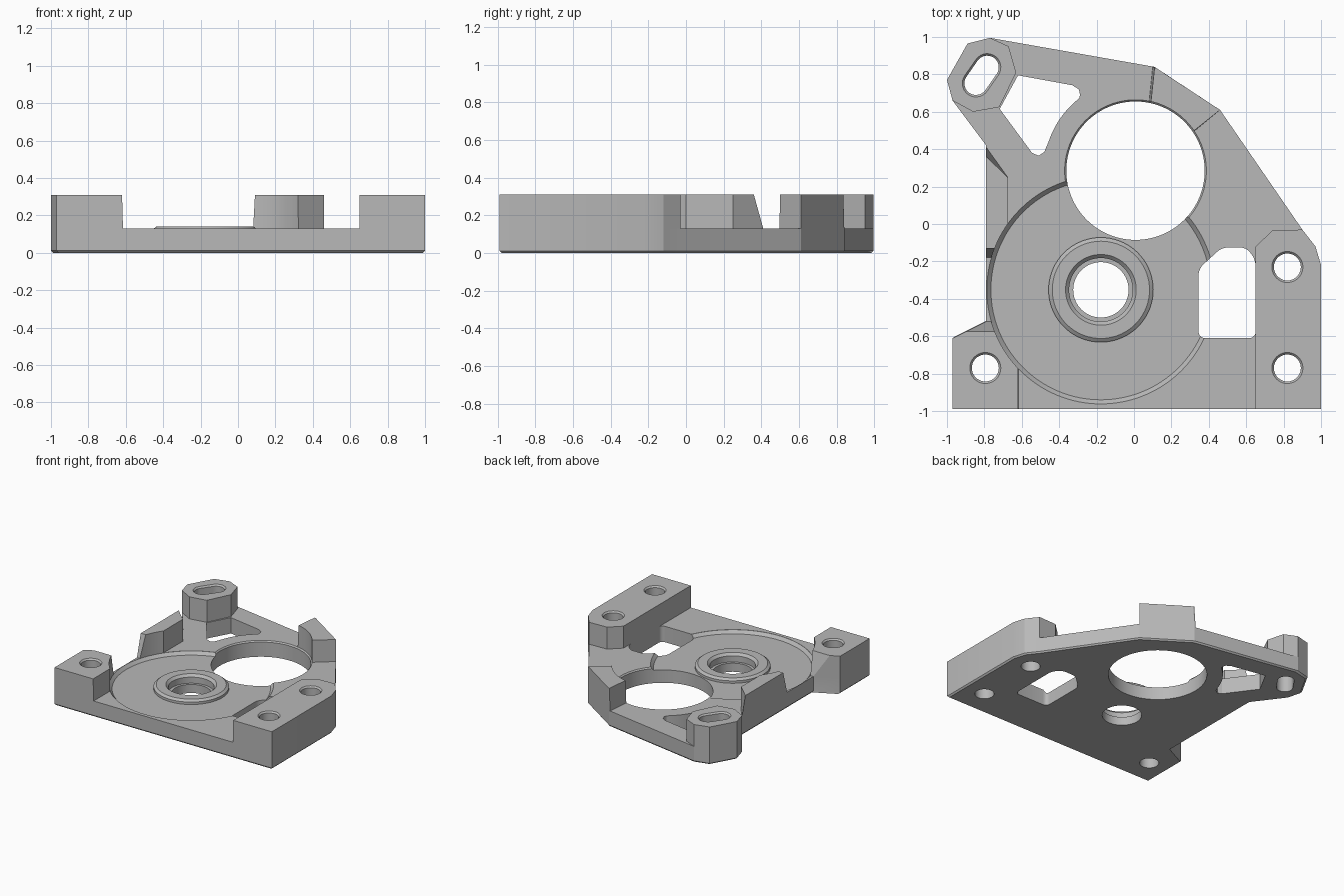
import bpy, bmesh, math
from mathutils import Vector
from mathutils.geometry import interpolate_bezier

cube = bpy.data.objects.get("Cube")
if cube:
    bpy.data.objects.remove(cube, do_unlink=True)

grey = bpy.data.materials.new("machined_grey")
grey.use_nodes = True
colour = (0.48, 0.48, 0.48, 1)
grey.diffuse_color = colour
grey.node_tree.nodes["Principled BSDF"].inputs["Base Color"].default_value = colour

PLATE, TOP, FLOOR = 0.13, 0.31, 0.105
HOLE, HUB = (0.008, 0.285), (-0.177, -0.352)


def loft(name, layers):
    """Closed solid through (height, outline) layers of equal point count."""
    bm = bmesh.new()
    rings = [[bm.verts.new((p[0], p[1], z)) for p in pts] for z, pts in layers]
    n = len(rings[0])
    for low, high in zip(rings, rings[1:]):
        for i in range(n):
            j = (i + 1) % n
            bm.faces.new((low[i], low[j], high[j], high[i]))
    bm.faces.new(rings[0][::-1])
    bm.faces.new(rings[-1])
    bmesh.ops.recalc_face_normals(bm, faces=bm.faces)
    mesh = bpy.data.meshes.new(name)
    bm.to_mesh(mesh)
    bm.free()
    mesh.materials.append(grey)
    obj = bpy.data.objects.new(name, mesh)
    bpy.context.collection.objects.link(obj)
    return obj


def prism(name, pts, z0, z1):
    return loft(name, [(z0, pts), (z1, pts)])


def arc(centre, r, a0, a1, n):
    angles = [math.radians(a0 + (a1 - a0) * i / n) for i in range(n + 1)]
    return [(centre[0] + r * math.cos(a), centre[1] + r * math.sin(a)) for a in angles]


def turned(name, centre, profile, n=72):
    """Round solid from (height, radius) steps."""
    return loft(name, [(z, arc(centre, r, 0, 360, n)[:-1]) for z, r in profile])


def rounded(pts, r):
    """Replace each corner by a small curve."""
    out = []
    for i, p in enumerate(pts):
        p = Vector(p).to_3d()
        ends = [p + (Vector(q).to_3d() - p).normalized() * r
                for q in (pts[i - 1], pts[(i + 1) % len(pts)])]
        curve = interpolate_bezier(ends[0], ends[0].lerp(p, 0.6), ends[1].lerp(p, 0.6), ends[1], 6)
        out += [(v.x, v.y) for v in curve]
    return out


def slot(a, b, r):
    d = math.degrees(math.atan2(b[1] - a[1], b[0] - a[0]))
    return arc(a, r, d + 90, d + 270, 14) + arc(b, r, d - 90, d + 90, 14)


# Solid parts
boss_outline = [(-0.97, 0.66), (-0.86, 0.60), (-0.72, 0.625), (-0.63, 0.81),
                (-0.67, 0.95), (-0.77, 0.995), (-0.89, 0.965), (-1, 0.77)]
outline = [(-0.97, -0.99), (1, -0.99), (1, -0.22), (0.97, -0.12), (0.9, -0.03),
           (0.46, 0.61), (0.11, 0.84), (-0.77, 0.995), (-0.89, 0.965), (-1, 0.77),
           (-0.97, 0.66), (-0.79, 0.42), (-0.79, -0.52), (-0.97, -0.61)]
inset = [(x * 0.988, y * 0.988) for x, y in outline]
base = loft("base_plate", [(0, inset), (0.012, outline), (PLATE, outline)])

right_block = prism("right_mount_block", [
    (0.65, -0.99), (1, -0.99), (1, -0.22), (0.97, -0.12), (0.9, -0.03),
    (0.74, -0.035), (0.65, -0.12)], PLATE, TOP)

foot = loft("left_foot", [
    (PLATE, [(-0.97, -0.99), (-0.615, -0.99), (-0.615, -0.7), (-0.72, -0.52), (-0.79, -0.52), (-0.97, -0.61)]),
    (TOP, [(-0.97, -0.99), (-0.62, -0.99), (-0.62, -0.7), (-0.72, -0.575), (-0.9, -0.575), (-0.97, -0.61)])])

rib = loft("side_rib", [
    (PLATE, [(-0.79, -0.18), (-0.675, -0.18), (-0.675, 0.25), (-0.79, 0.41)]),
    (TOP, [(-0.79, -0.13), (-0.675, -0.13), (-0.675, 0.25), (-0.755, 0.36), (-0.79, 0.36)][:3]
     + [(-0.79, 0.36)])])

boss = prism("slotted_boss", boss_outline, PLATE, TOP)

rear_block = loft("rear_block", [
    (PLATE, [(0.075, 0.6), (0.1, 0.84), (0.11, 0.84), (0.46, 0.61), (0.28, 0.46)]),
    (TOP, [(0.085, 0.6), (0.11, 0.835), (0.12, 0.833), (0.46, 0.61), (0.285, 0.47)])])

hub = turned("bearing_ring", HUB, [(FLOOR, 0.28), (0.125, 0.28), (0.14, 0.26)])

# Cutters
recess = turned("recess_cutter", HUB, [(FLOOR, 0.588), (PLATE - 0.001, 0.61), (0.5, 0.61)], 128)
bore = turned("bore_cutter", HUB, [(-0.1, 0.148), (0.07, 0.148), (0.0702, 0.17), (0.12, 0.17), (0.141, 0.19), (0.2, 0.19)])
main_hole = turned("main_hole_cutter", HOLE, [(-0.1, 0.37), (0.12, 0.37), (PLATE, 0.379), (0.5, 0.379)], 128)
bolts = [turned("bolt_cutter", c, [(-0.1, 0.072), (TOP - 0.012, 0.072), (TOP, 0.083), (0.5, 0.083)], 40)
         for c in ((0.82, -0.23), (0.82, -0.77), (-0.795, -0.77))]
ends = (-0.845, 0.752), (-0.785, 0.838)
slot_hole = loft("slot_cutter", [(z, slot(*ends, r)) for z, r in
                                 ((-0.1, 0.062), (TOP - 0.012, 0.062), (TOP, 0.073), (0.5, 0.073))])
window = prism("window_cutter", rounded([
    (0.345, -0.61), (0.345, -0.24), (0.47, -0.125), (0.6, -0.125), (0.65, -0.19),
    (0.65, -0.61)], 0.035), -0.1, 0.2)
triangle = prism("triangle_cutter",
                 [(-0.718, 0.615), (-0.62, 0.795), (-0.33, 0.742), (-0.295, 0.72), (-0.288, 0.69)]
                 + arc(HOLE, 0.49, 128, 162, 12)
                 + [(-0.48, 0.385), (-0.51, 0.365), (-0.545, 0.38)], -0.1, 0.2)


def carve(obj, cutters):
    for c in cutters:
        mod = obj.modifiers.new(c.name, "BOOLEAN")
        mod.operation, mod.solver, mod.object = "DIFFERENCE", "EXACT", c
    graph = bpy.context.evaluated_depsgraph_get()
    mesh = bpy.data.meshes.new_from_object(obj.evaluated_get(graph))
    obj.modifiers.clear()
    obj.data = mesh
    mesh.name = obj.name


carve(base, [recess, bore, main_hole, slot_hole, window, triangle] + bolts)
carve(right_block, bolts[:2])
carve(foot, [recess, bolts[2]])
carve(rib, [recess])
carve(boss, [slot_hole])
carve(rear_block, [main_hole])
carve(hub, [bore, main_hole])

for c in [recess, bore, main_hole, slot_hole, window, triangle] + bolts:
    bpy.data.objects.remove(c, do_unlink=True)

# Smooth round walls, keep machined edges crisp
bpy.ops.object.select_all(action="DESELECT")
for part in (base, right_block, foot, rib, boss, rear_block, hub):
    part.select_set(True)
bpy.context.view_layer.objects.active = base
bpy.ops.object.shade_smooth_by_angle(angle=math.radians(20))
